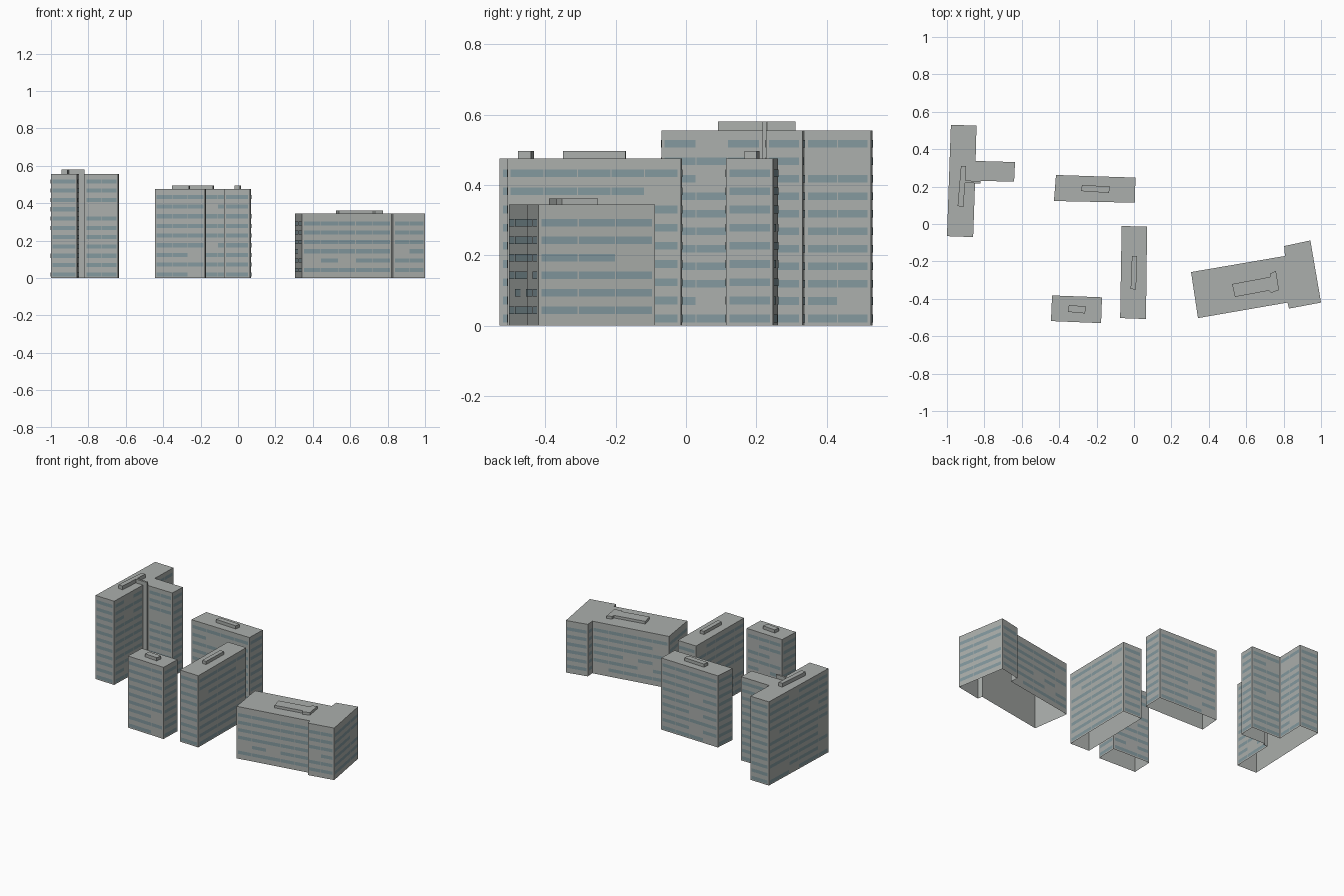
import bpy, bmesh, random
from mathutils import Vector

if "Cube" in bpy.data.objects:
    bpy.data.objects.remove(bpy.data.objects["Cube"])

random.seed(4)


def material(name, rgb):
    m = bpy.data.materials.new(name)
    m.diffuse_color = (*rgb, 1)
    m.use_nodes = True
    m.node_tree.nodes["Principled BSDF"].inputs["Base Color"].default_value = m.diffuse_color
    return m


CONCRETE = material("pale concrete", (0.41, 0.43, 0.415))
GLASS = material("blue grey glass", (0.23, 0.32, 0.345))


def finish(name, bm, mat):
    me = bpy.data.meshes.new(name)
    bm.to_mesh(me)
    bm.free()
    me.materials.append(mat)
    ob = bpy.data.objects.new(name, me)
    bpy.context.collection.objects.link(ob)
    return ob


def prism(name, plan, z0, z1):
    """Walls and a flat roof over a counter-clockwise plan, open underneath."""
    bm = bmesh.new()
    low = [bm.verts.new((x, y, z0)) for x, y in plan]
    top = [bm.verts.new((x, y, z1)) for x, y in plan]
    n = len(plan)
    for i in range(n):
        j = (i + 1) % n
        bm.faces.new((low[i], low[j], top[j], top[i]))
    bm.faces.new(top)
    return finish(name, bm, CONCRETE)


def windows(name, plan, first, pitch, floors, bay=0.1, high=0.022):
    """Strip windows: one thin pane per bay and floor, with a few left blank."""
    bm = bmesh.new()
    for i, p in enumerate(plan):
        a, b = Vector(p), Vector(plan[(i + 1) % len(plan)])
        length = (b - a).length
        if length < 0.04:
            continue
        d = (b - a) / length
        out = Vector((d.y, -d.x)) * 0.0015
        margin = 0.008
        bays = max(1, round((length - 2 * margin) / bay))
        step = (length - 2 * margin) / bays
        for f in range(floors):
            z = first + f * pitch
            for k in range(bays):
                if bays > 1 and random.random() < 0.1:
                    continue
                s = a + out + d * (margin + k * step + 0.0015)
                e = a + out + d * (margin + (k + 1) * step - 0.0015)
                bm.faces.new([bm.verts.new(v) for v in (
                    (s.x, s.y, z), (e.x, e.y, z),
                    (e.x, e.y, z + high), (s.x, s.y, z + high))])
    finish(name, bm, GLASS)


# name: plan (clockwise), height, roof hut plan, hut top, first sill, floor pitch, floors
blocks = {
    "t_shaped_tower": (
        [(-.979, .53), (-.842, .526), (-.847, .337), (-.636, .331), (-.641, .227),
         (-.82, .23), (-.82, .217), (-.85, .217), (-.86, -.07), (-1, -.065)], .555,
        [(-.925, .311), (-.898, .311), (-.902, .232), (-.82, .23), (-.82, .217),
         (-.903, .219), (-.912, .091), (-.943, .096)], .58, .009, .0497, 11),
    "north_slab": (
        [(-.417, .262), (.008, .248), (.004, .114), (-.428, .123)], .475,
        [(-.278, .209), (-.128, .2), (-.134, .166), (-.283, .176)], .496, .009, .0517, 9),
    "south_tower": (
        [(-.438, -.382), (-.171, -.392), (-.176, -.53), (-.444, -.519)], .475,
        [(-.348, -.433), (-.257, -.441), (-.262, -.478), (-.353, -.47)], .496, .009, .0517, 9),
    "middle_slab": (
        [(-.066, -.011), (.07, -.014), (.064, -.508), (-.074, -.503)], .475,
        [(-.011, -.171), (.016, -.172), (.011, -.35), (-.018, -.348)], .496, .009, .0517, 9),
    "east_low_block": (
        [(.305, -.257), (.807, -.171), (.803, -.118), (.943, -.088), (1, -.42),
         (.829, -.452), (.821, -.42), (.342, -.503)], .345,
        [(.524, -.321), (.727, -.283), (.727, -.265), (.759, -.251), (.775, -.353),
         (.733, -.369), (.722, -.356), (.54, -.39)], .362, .033, .0497, 6),
}

for name, (plan, height, hut, hut_top, sill, pitch, floors) in blocks.items():
    plan, hut = plan[::-1], hut[::-1]
    prism(name + "_walls", plan, 0, height)
    prism(name + "_roof_hut", hut, height, hut_top)
    windows(name + "_windows", plan, sill, pitch, floors)
